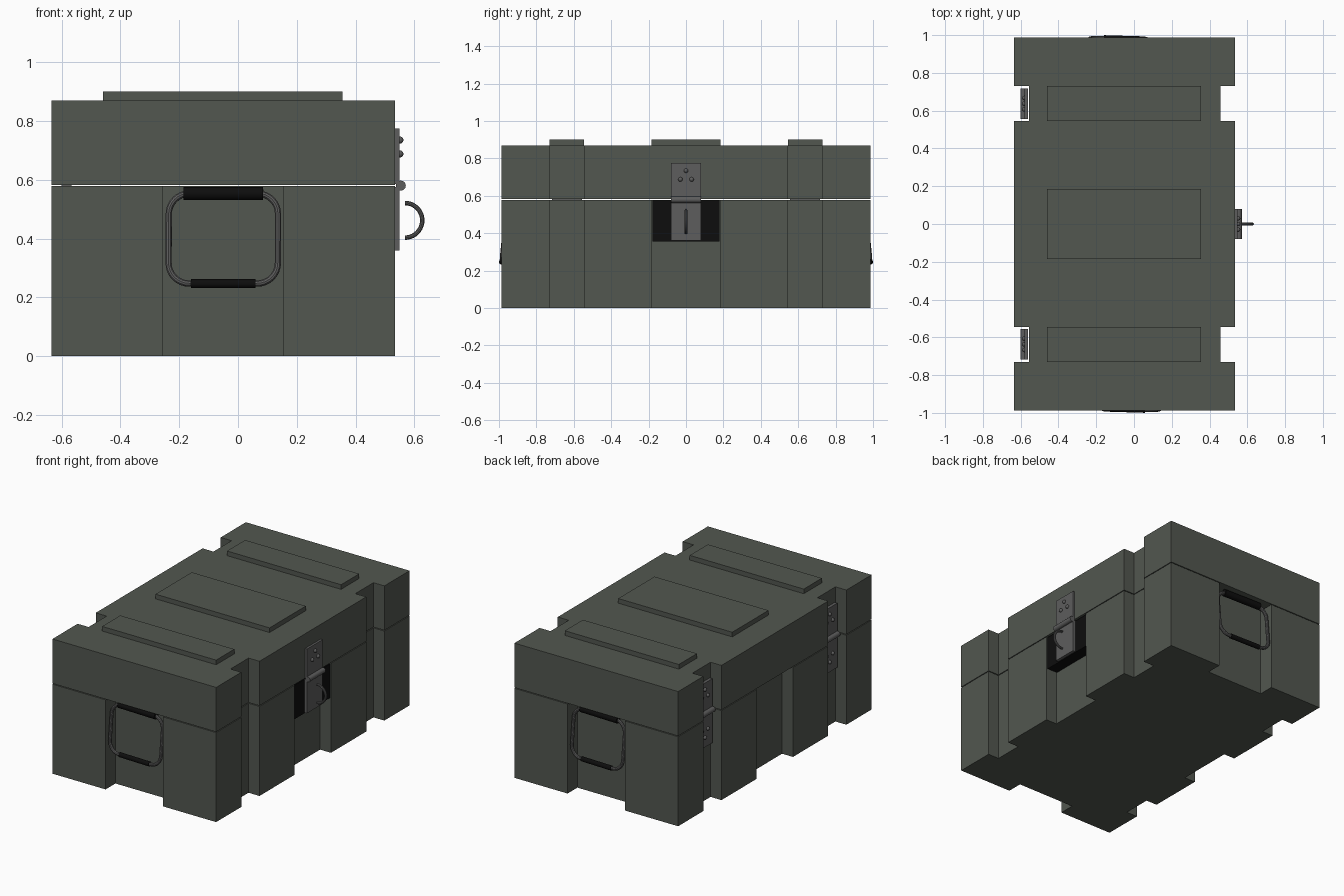
import bpy, bmesh
from math import pi, sin, cos
from mathutils import Vector, Matrix

if "Cube" in bpy.data.objects:
    bpy.data.objects.remove(bpy.data.objects["Cube"])

CX, HX, HY = -0.05, 0.585, 0.987
SEAM = 0.578


def material(name, r, g, b):
    m = bpy.data.materials.new(name)
    m.diffuse_color = (r, g, b, 1)
    m.use_nodes = True
    m.node_tree.nodes["Principled BSDF"].inputs["Base Color"].default_value = m.diffuse_color
    return m


GREEN = material("olive_paint", 0.085, 0.095, 0.08)
METAL = material("dark_metal", 0.11, 0.11, 0.11)
BLACK = material("black_rubber", 0.004, 0.004, 0.004)


def add_mesh(name, bm, mat, smooth=False):
    bmesh.ops.recalc_face_normals(bm, faces=bm.faces)
    me = bpy.data.meshes.new(name)
    bm.to_mesh(me)
    bm.free()
    me.materials.append(mat)
    ob = bpy.data.objects.new(name, me)
    bpy.context.collection.objects.link(ob)
    if smooth:
        bpy.ops.object.select_all(action='DESELECT')
        ob.select_set(True)
        bpy.context.view_layer.objects.active = ob
        bpy.ops.object.shade_smooth_by_angle()
    return ob


def box(name, lo, hi, mat):
    lo, hi = Vector(lo), Vector(hi)
    bm = bmesh.new()
    bmesh.ops.create_cube(bm, size=1, matrix=Matrix.Translation((lo + hi) / 2) @ Matrix.Diagonal((*(hi - lo), 1)))
    return add_mesh(name, bm, mat)


def cylinder(name, centre, axis, radius, length, mat):
    bm = bmesh.new()
    rot = Vector((0, 0, 1)).rotation_difference(Vector(axis)).to_matrix().to_4x4()
    bmesh.ops.create_cone(bm, cap_ends=True, segments=24, radius1=radius, radius2=radius, depth=length,
                          matrix=Matrix.Translation(centre) @ rot)
    return add_mesh(name, bm, mat, True)


def tube(name, points, radius, mat, cyclic):
    cu = bpy.data.curves.new(name, 'CURVE')
    cu.dimensions = '3D'
    cu.bevel_depth, cu.bevel_resolution, cu.use_fill_caps = radius, 3, True
    sp = cu.splines.new('POLY')
    sp.points.add(len(points) - 1)
    for p, co in zip(sp.points, points):
        p.co = (*co, 1)
    sp.use_cyclic_u = cyclic
    cu.materials.append(mat)
    ob = bpy.data.objects.new(name, cu)
    bpy.context.collection.objects.link(ob)
    bpy.ops.object.select_all(action='DESELECT')
    ob.select_set(True)
    bpy.context.view_layer.objects.active = ob
    bpy.ops.object.convert(target='MESH')
    ob = bpy.context.view_layer.objects.active
    bpy.ops.object.shade_smooth_by_angle()
    return ob


def notched_block(name, side_notches, end_notches, z0, z1):
    """Rectangle footprint with notches (start, end, depth), extruded upward."""
    pts = []
    for k in range(4):
        out = Vector(((1, 0), (0, 1), (-1, 0), (0, -1))[k])
        tan = Vector((-out.y, out.x))
        dist, half, notches = (HX, HY, side_notches) if k % 2 == 0 else (HY, HX, end_notches)
        pts.append(out * dist - tan * half)
        for a, b, d in notches:
            pts += [out * (dist - e) + tan * t for t, e in ((a, 0), (a, d), (b, d), (b, 0))]
    bm = bmesh.new()
    face = bm.faces.new([bm.verts.new((p.x + CX, p.y, z0)) for p in pts])
    ext = bmesh.ops.extrude_face_region(bm, geom=[face])["geom"]
    bmesh.ops.translate(bm, vec=(0, 0, z1 - z0), verts=[v for v in ext if isinstance(v, bmesh.types.BMVert)])
    return add_mesh(name, bm, GREEN)


# Case body and lid
outer = [(-0.73, -0.545, 0.078), (0.545, 0.73, 0.078)]
middle = (-0.185, 0.185, 0.078)
notched_block("case_body", [outer[0], middle, outer[1]], [(-0.205, 0.205, 0.1)], 0, SEAM)
notched_block("case_lid", outer, [], SEAM + 0.005, 0.87)

# Raised panels on the lid
for i, (a, b) in enumerate(((-0.73, -0.545), (-0.185, 0.185), (0.545, 0.73))):
    box(f"lid_panel_{i}", (-0.46, a, 0.868), (0.355, b, 0.9), GREEN)

# Black backing behind the latch
box("latch_backing", (0.45, -0.18, 0.355), (0.53, 0.18, 0.574), BLACK)


def hinge(name, x, s, y, lower_rivets):
    """Two plates, a barrel and rivets; s is the outward x direction."""
    for part, z0, z1 in (("upper", 0.585, 0.775), ("lower", 0.36, 0.575)):
        xa, xb = sorted((x - s * 0.006, x + s * 0.013))
        box(f"{name}_{part}_plate", (xa, y - 0.08, z0), (xb, y + 0.08, z1), METAL)
    cylinder(f"{name}_barrel", (x + s * 0.018, y, 0.58), (0, 1, 0), 0.017, 0.16, METAL)
    for side in ((1, -1) if lower_rivets else (1,)):
        for dy, dz in ((0, 0.155), (-0.03, 0.108), (0.03, 0.108)):
            bm = bmesh.new()
            bmesh.ops.create_uvsphere(bm, u_segments=16, v_segments=8, radius=0.012,
                                      matrix=Matrix.Translation((x + s * 0.015, y + dy, 0.58 + side * dz)))
            add_mesh(f"{name}_rivet", bm, METAL, True)


# Latch on the right, hinges in the left notches
hinge("latch", 0.536, 1, 0, False)
for y in (-0.637, 0.637):
    hinge("hinge", -0.566, -1, y, True)
arc = [(0.568 + 0.059 * cos(t), 0, 0.462 + 0.059 * sin(t)) for t in (pi * (i / 20 - 0.5) for i in range(21))]
tube("latch_pull_ring", arc, 0.008, METAL, False)

# Carrying handles, leaning in at the top
for name, turn in (("front", 0), ("back", pi)):
    m = (Matrix.Translation((CX, 0, 0.4)) @ Matrix.Rotation(turn, 4, 'Z') @ Matrix.Translation((0, -0.966, 0))
         @ Matrix.Rotation(-0.03, 4, 'Z') @ Matrix.Rotation(-0.1, 4, 'X'))
    w, h, r = 0.186, 0.154, 0.07
    loop = []
    for k, (sx, sz) in enumerate(((1, 1), (-1, 1), (-1, -1), (1, -1))):
        for i in range(9):
            t = (k + i / 8) * pi / 2
            loop.append((sx * (w - r) + r * cos(t), 0, sz * (h - r) + r * sin(t)))
    parts = [tube(f"{name}_handle_wire", loop, 0.011, METAL, True),
             cylinder(f"{name}_handle_top_grip", (0, 0, h), (1, 0, 0), 0.022, 0.27, BLACK),
             cylinder(f"{name}_handle_bottom_grip", (0, 0, -h), (1, 0, 0), 0.015, 0.22, BLACK)]
    for p in parts:
        p.matrix_world = m
